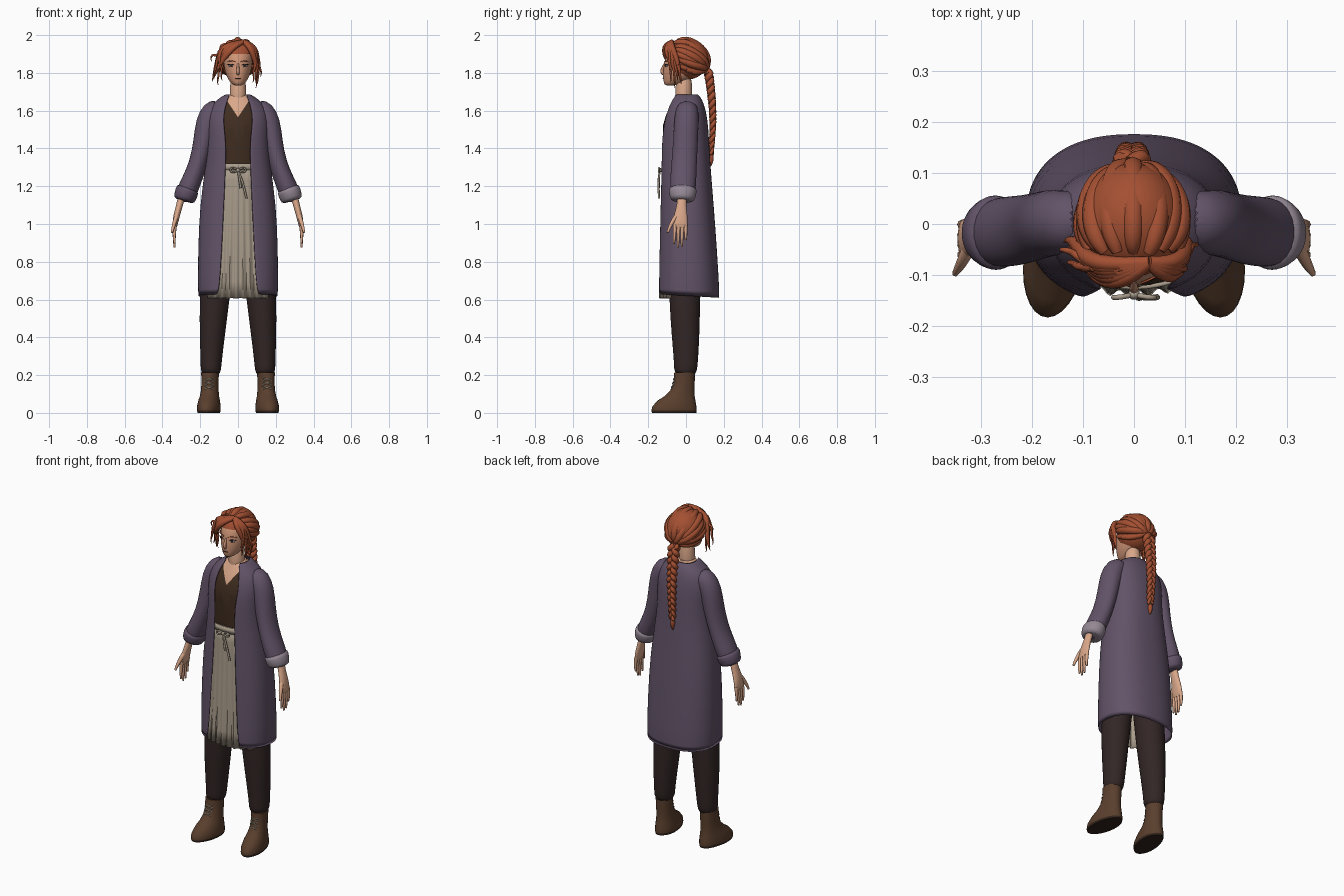
import bpy, bmesh, math
from mathutils import Vector

if "Cube" in bpy.data.objects:
    bpy.data.objects.remove(bpy.data.objects["Cube"])


def material(name, r, g, b):
    """Flat colour given as sRGB bytes, stored as linear."""
    col = [((c / 255 + 0.055) / 1.055) ** 2.4 for c in (r, g, b)] + [1]
    m = bpy.data.materials.new(name)
    m.use_nodes = True
    m.diffuse_color = col
    bsdf = m.node_tree.nodes["Principled BSDF"]
    bsdf.inputs["Base Color"].default_value = col
    bsdf.inputs["Roughness"].default_value = 0.9
    return m


HAIR = material("auburn_hair", 164, 80, 50)
SKIN = material("skin", 218, 168, 138)
FACE = material("warm_face", 206, 148, 118)
COAT = material("plum_coat", 98, 83, 104)
CUFF = material("pale_lilac", 148, 136, 148)
VEST = material("brown_vest", 64, 45, 32)
DARK = material("dark_trousers", 50, 38, 37)
BOOT = material("brown_leather", 90, 63, 45)
LINEN = material("linen", 168, 155, 138)
SOLE = material("dark_sole", 48, 34, 26)


def finish(name, bm, mats, sub=0, thick=0):
    bmesh.ops.recalc_face_normals(bm, faces=bm.faces)
    me = bpy.data.meshes.new(name)
    bm.to_mesh(me)
    bm.free()
    for m in mats:
        me.materials.append(m)
    ob = bpy.data.objects.new(name, me)
    bpy.context.collection.objects.link(ob)
    if thick:
        ob.modifiers.new("thickness", 'SOLIDIFY').thickness = thick
    if sub:
        mod = ob.modifiers.new("smooth", 'SUBSURF')
        mod.levels = mod.render_levels = sub
    return ob


def skin(rings, closed=True):
    """Bridge equal rings of points; closed rings get end caps."""
    bm = bmesh.new()
    vs = [[bm.verts.new(p) for p in ring] for ring in rings]
    n = len(rings[0])
    for a, b in zip(vs, vs[1:]):
        for i in range(n if closed else n - 1):
            j = (i + 1) % n
            bm.faces.new((a[i], a[j], b[j], b[i]))
    if closed:
        bm.faces.new(vs[0])
        bm.faces.new(vs[-1])
    return bm


def slices(rows, cx=0, n=28):
    """Horizontal ellipses from rows of (z, half width, y front, y back)."""
    out = []
    for z, rx, yf, yb in rows:
        ang = [2 * math.pi * i / n for i in range(n)]
        out.append([(cx + rx * math.sin(t), (yf + yb) / 2 - (yb - yf) / 2 * math.cos(t), z) for t in ang])
    return out


def tube(rows, s=1, n=20):
    """Ellipses across a path of (x, y, z, radius across, radius in y)."""
    pts = [Vector((s * r[0], r[1], r[2])) for r in rows]
    out = []
    for i, r in enumerate(rows):
        d = pts[min(i + 1, len(pts) - 1)] - pts[max(i - 1, 0)]
        a = d.cross(Vector((0, 1, 0))).normalized()
        b = d.cross(a).normalized()
        ang = [2 * math.pi * k / n for k in range(n)]
        out.append([pts[i] + a * r[3] * math.cos(t) + b * r[4] * math.sin(t) for t in ang])
    return skin(out)


def strands(name, paths, mat):
    """Round tapered strands; each path is (points, radii)."""
    cu = bpy.data.curves.new(name, 'CURVE')
    cu.dimensions = '3D'
    cu.bevel_depth, cu.bevel_resolution = 1, 2
    cu.resolution_u, cu.use_fill_caps = 5, True
    for pts, radii in paths:
        sp = cu.splines.new('NURBS')
        sp.points.add(len(pts) - 1)
        for p, co, r in zip(sp.points, pts, radii):
            p.co, p.radius = (*co, 1), r
        sp.order_u, sp.use_endpoint_u, sp.use_smooth = min(4, len(pts)), True, True
    cu.materials.append(mat)
    ob = bpy.data.objects.new(name, cu)
    bpy.context.collection.objects.link(ob)
    return ob


def blob(name, loc, size, mat, rz=0):
    bm = bmesh.new()
    bmesh.ops.create_uvsphere(bm, u_segments=16, v_segments=10, radius=1)
    ob = finish(name, bm, [mat])
    ob.location, ob.scale, ob.rotation_euler = loc, size, (0, 0, rz)
    return ob


# Torso: vest with a V neckline cut into it
bm = skin(slices([(0.9, .15, -.09, .1), (1.1, .15, -.1, .1), (1.32, .13, -.113, .09), (1.42, .135, -.12, .09),
                  (1.52, .14, -.122, .09), (1.58, .14, -.105, .085), (1.63, .12, -.08, .075),
                  (1.66, .09, -.062, .06), (1.685, .045, -.05, .04)]))
for s in (1, -1):
    bmesh.ops.bisect_plane(bm, geom=bm.verts[:] + bm.edges[:] + bm.faces[:],
                           plane_co=(0, 0, 1.565), plane_no=(1.5 * s, 0, -1))
for f in bm.faces:
    c = f.calc_center_median()
    f.material_index = int(c.z - 1.565 > 1.5 * abs(c.x))
finish("vest", bm, [VEST, SKIN])

# Neck and head
finish("neck", skin(slices([(1.62, .05, -.065, .035), (1.69, .042, -.055, .03), (1.8, .042, -.055, .035)])), [SKIN], 1)
finish("head", skin(slices([(1.732, .02, -.108, -.06), (1.745, .038, -.118, -.02), (1.775, .058, -.122, .04),
                            (1.81, .07, -.122, .07), (1.845, .076, -.117, .08), (1.89, .08, -.108, .085),
                            (1.92, .075, -.085, .08), (1.96, .045, -.04, .05)])), [FACE], 1)
strands("nose", [([(0, -.112, 1.85), (0, -.123, 1.825), (0, -.136, 1.805), (0, -.118, 1.795)],
                  (.005, .007, .011, .008))], FACE)
blob("mouth", (0, -.12, 1.771), (.017, .004, .003), BOOT)
for s in (1, -1):
    blob("eye", (.036 * s, -.105, 1.838), (.016, .003, .008), CUFF, .4 * s)
    blob("iris", (.035 * s, -.108, 1.838), (.007, .002, .008), SOLE, .4 * s)
    strands("lashes", [([(.018 * s, -.114, 1.84), (.036 * s, -.109, 1.85), (.056 * s, -.096, 1.842)],
                        (.001, .003, .002))], SOLE)
    strands("eyebrow", [([(.015 * s, -.115, 1.858), (.036 * s, -.108, 1.867), (.06 * s, -.092, 1.86)],
                         (.002, .003, .001))], HAIR)

# Hair base, open at the face
CENTRE, SIZE = Vector((-.002, .006, 1.873)), Vector((.1, .113, .108))
bm = bmesh.new()
bmesh.ops.create_uvsphere(bm, u_segments=40, v_segments=24, radius=1)
for v in bm.verts:
    v.co = CENTRE + v.co * SIZE
gone = [f for f in bm.faces if f.calc_center_median().y < -.035 and f.calc_center_median().z < 1.895]
bmesh.ops.delete(bm, geom=gone, context='FACES')
finish("hair_base", bm, [HAIR])


def on_head(d, lift=1.0):
    return CENTRE + Vector(d).normalized() * SIZE * lift


# Thick locks swept from the hairline to the nape
locks = []
for i in range(11):
    a = math.radians(-95 + 19 * i)
    start = Vector((math.sin(a), -.6, .75 * math.cos(a) + .15))
    end = Vector((.25 * math.sin(a), 1, -.45))
    pts = [on_head(start.lerp(end, t / 5), .98 + .05 * math.sin(i * 2.3 + t)) for t in range(6)]
    locks.append((pts, (.011, .019, .022, .022, .02, .014)))
for s in (1, -1):
    for k in range(3):
        start, end = Vector((s * .9, -.35 + .3 * k, -.35 - .2 * k)), Vector((s * .1, 1, -.55))
        locks.append(([on_head(start.lerp(end, t / 3)) for t in range(4)], (.012, .019, .019, .014)))
strands("swept_locks", locks, HAIR)

# Fringe parted off-centre, then loose wisps
fringe = []
part = (.03, -.075, 1.965)
for i in range(6):
    fringe.append(([part, (-.02 - .012 * i, -.115 + .006 * i, 1.945), (-.06 - .008 * i, -.112 + .012 * i, 1.895),
                    (-.085 - .008 * i, -.095 + .014 * i, 1.86 - .012 * i),
                    (-.092 - .009 * i, -.095 + .012 * i, 1.835 - .016 * i)], (.012, .017, .017, .01, .001)))
for i in range(4):
    fringe.append(([part, (.06 + .008 * i, -.105 + .008 * i, 1.945), (.085 + .006 * i, -.095 + .015 * i, 1.89),
                    (.096 + .004 * i, -.08 + .016 * i, 1.84 - .015 * i),
                    (.085 + .006 * i, -.08 + .018 * i, 1.80 - .02 * i)], (.012, .017, .016, .009, .001)))
strands("fringe", fringe, HAIR)
wisps = []
for s, x, y, z in ((-1, .135, -.075, 1.77), (-1, .115, -.04, 1.735), (-1, .15, -.05, 1.86), (-1, .095, -.08, 1.76),
                   (1, .105, -.06, 1.72), (1, .13, -.04, 1.78), (1, .09, -.08, 1.75)):
    wisps.append(([(s * .08, -.085, 1.93), (s * .115, y - .01, 1.88), (s * (x - .025), y, z + .05),
                   (s * x, y, z + .02), (s * (x - .012), y, z)], (.008, .008, .006, .004, .001)))
strands("loose_wisps", wisps, HAIR)

# Three-strand braid with tie and tuft
braid = []
for k in range(3):
    pts, radii = [], []
    for i in range(49):
        t = i / 48
        a = t * 8 * math.pi + k * 2 * math.pi / 3
        w = 1 - .45 * t
        y = .118 + .024 * math.sin(math.pi * min(1, t * 1.1) * .75)
        pts.append((-.004 + .023 * w * math.sin(a), y + .011 * w * math.sin(2 * a), 1.81 - .44 * t))
        radii.append(.017 * w)
    braid.append((pts, radii))
strands("braid", braid, HAIR)
blob("braid_tie", (-.004, .133, 1.37), (.013, .013, .009), BOOT)
strands("braid_tuft", [([(-.004, .133, 1.37), (-.004, .134, 1.345), (-.004, .13, 1.305)], (.009, .02, .002))], HAIR)

# Open coat: each row is (z, half width, y front, y back, half opening)
rings, P = [], .85
for z, rx, yf, yb, gap in ((.61, .213, -.16, .18, .1), (.85, .212, -.15, .165, .086), (1.1, .203, -.142, .147, .074),
                           (1.32, .17, -.136, .128, .064), (1.45, .162, -.136, .122, .064),
                           (1.55, .167, -.125, .115, .08), (1.62, .15, -.1, .1, .068),
                           (1.66, .11, -.08, .085, .055), (1.69, .062, -.065, .062, .045)):
    a0 = math.asin((gap / rx) ** (1 / P))
    ring = []
    for i in range(45):
        t = a0 + (2 * math.pi - 2 * a0) * i / 44
        x = rx * math.copysign(abs(math.sin(t)) ** P, math.sin(t))
        y = (yf + yb) / 2 - (yb - yf) / 2 * math.copysign(abs(math.cos(t)) ** P, math.cos(t))
        ring.append((x, y, z - (.06 * y if z < .7 else 0)))
    rings.append(ring)
finish("coat_body", skin(rings, closed=False), [COAT], 1, .008)

# Apron with pleats, waistband and bow
rows = []
for j in range(9):
    t = j / 8
    w, fold = .16 - .04 * t, .007 * (1 - t)
    rows.append([(w * u / 24, -.138 + .018 * t + 2 * (w * u / 24) ** 2 + fold * math.sin(u * 1.1),
                  .607 + .713 * t) for u in range(-24, 25)])
finish("apron", skin(rows, closed=False), [LINEN], 0, .005)
rows = [[(.005 * u, -.128 + 2 * (.005 * u) ** 2, z) for u in range(-24, 25)] for z in (1.285, 1.32)]
finish("apron_waistband", skin(rows, closed=False), [LINEN], 0, .008)
blob("bow_knot", (0, -.138, 1.285), (.012, .01, .012), LINEN)
bow = []
for s in (1, -1):
    bow.append(([(0, -.138, 1.285), (s * .03, -.145, 1.305), (s * .05, -.142, 1.285), (s * .03, -.145, 1.268),
                 (0, -.138, 1.283)], [.005] * 5))
for x, z in ((.045, 1.135), (.015, 1.19)):
    bow.append(([(0, -.138, 1.28), (x * .5, -.148, 1.24), (x, -.143, z)], (.005, .006, .006)))
strands("apron_bow", bow, LINEN)

for s, side in ((1, "left"), (-1, "right")):
    # Sleeve and turned-up cuff
    finish(side + "_sleeve", tube([(.09, .01, 1.625, .045, .05), (.135, .005, 1.6, .062, .062),
                                   (.165, .002, 1.54, .062, .066), (.185, -.003, 1.43, .052, .066),
                                   (.21, -.01, 1.32, .048, .068), (.245, -.015, 1.23, .053, .07),
                                   (.272, -.017, 1.17, .056, .068), (.288, -.02, 1.115, .045, .05)], s), [COAT], 1)
    finish(side + "_cuff", tube([(.262, -.016, 1.195, .058, .073), (.27, -.017, 1.175, .063, .076),
                                 (.283, -.018, 1.135, .06, .067), (.287, -.019, 1.12, .052, .058)], s),
           [CUFF if s > 0 else COAT], 1)
    # Hand
    finish(side + "_palm", tube([(.295, -.02, 1.16, .022, .027), (.309, -.023, 1.1, .017, .024),
                                 (.324, -.028, 1.05, .018, .036), (.333, -.03, 1.0, .014, .041),
                                 (.335, -.03, .975, .01, .038)], s), [SKIN], 1)
    digits = []
    for i in range(4):
        y, tip = -.058 + .019 * i, (.895, .875, .882, .915)[i]
        digits.append(([(s * .332, y, 1.0), (s * .341, y * 1.05, .95), (s * .335, y * 1.1, tip)],
                       (.0105, .01, .005)))
    digits.append(([(s * .318, -.035, 1.06), (s * .335, -.075, 1.02), (s * .35, -.097, .955)], (.013, .013, .006)))
    strands(side + "_fingers", digits, SKIN)
    # Trouser leg
    finish(side + "_trouser_leg", tube([(.08, .0, 1.0, .075, .09), (.105, -.005, .8, .085, .088),
                                        (.125, -.007, .6, .08, .083), (.137, -.002, .4, .067, .074),
                                        (.142, 0, .27, .056, .064), (.144, -.003, .225, .055, .062),
                                        (.145, -.005, .2, .045, .05)], s), [DARK], 1)
    # Boot with dark sole
    rings = slices([(0, .058, -.18, .055), (.012, .061, -.183, .057), (.035, .061, -.178, .055), (.065, .056, -.15, .05),
                    (.09, .05, -.112, .046), (.12, .046, -.083, .045), (.16, .045, -.066, .046),
                    (.215, .047, -.062, .048)])
    bm = skin([[(s * (.147 + x - .12 * min(y, 0)), y, z) for x, y, z in r] for r in rings])
    for f in bm.faces:
        f.material_index = int(f.calc_center_median().z < .01)
    finish(side + "_boot", bm, [BOOT, SOLE])
    # Crossed laces
    laces = []
    for z, y in ((.125, -.08), (.148, -.073), (.17, -.068)):
        for k in (1, -1):
            laces.append(([(s * .153 - k * .024, y + .008, z), (s * .153, y - .005, z + .009),
                           (s * .153 + k * .024, y + .012, z + .018)], [.0028] * 3))
    strands(side + "_laces", laces, LINEN)

# Smooth shading that keeps hard edges
bpy.ops.object.select_all(action='DESELECT')
for ob in bpy.context.collection.objects:
    if ob.type == 'MESH':
        ob.select_set(True)
        bpy.context.view_layer.objects.active = ob
bpy.ops.object.shade_smooth_by_angle(angle=math.radians(45))
